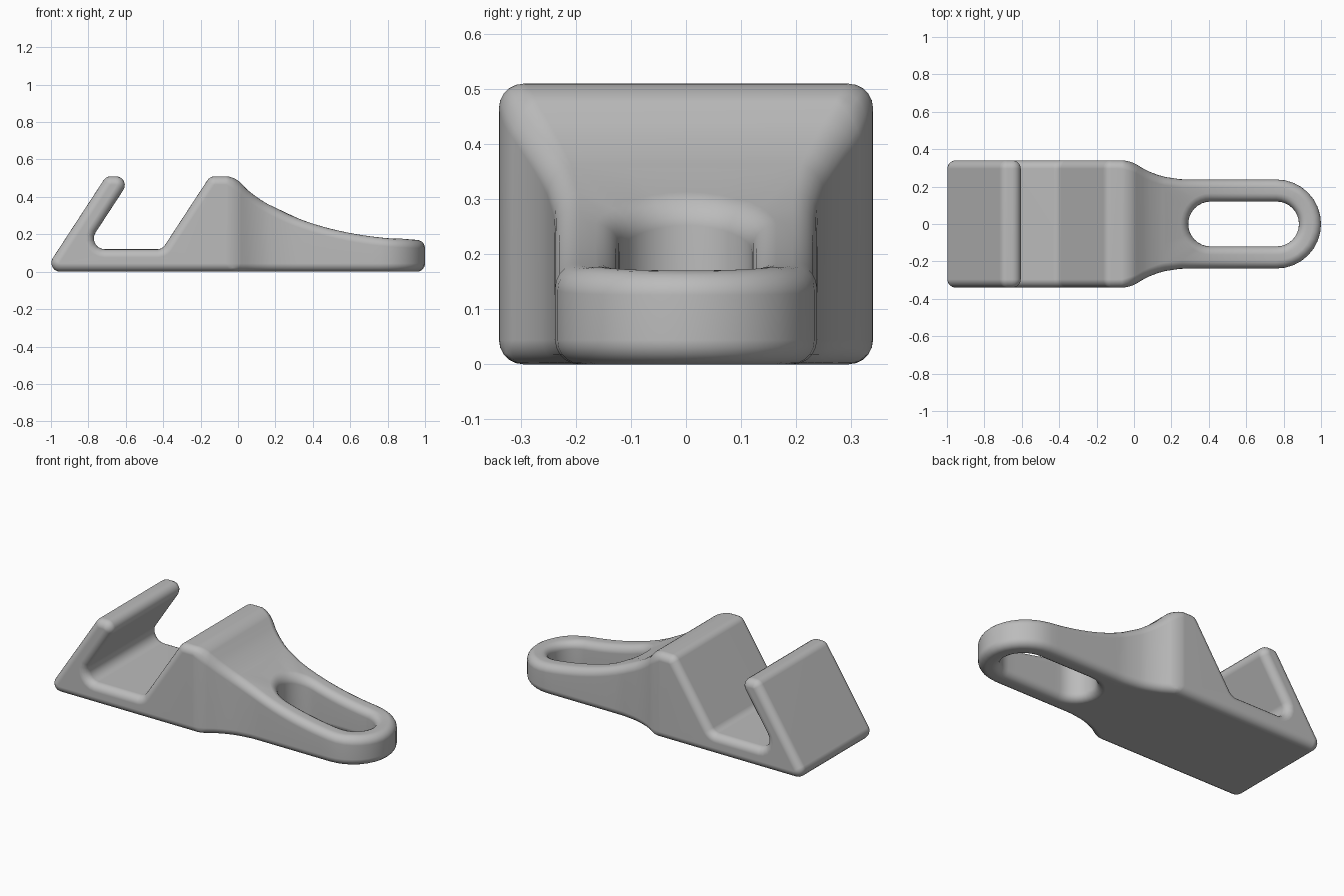
import bpy, bmesh
from math import sqrt, sin, cos, tan, pi
from mathutils import Vector

cube = bpy.data.objects.get("Cube")
if cube:
    bpy.data.objects.remove(cube, do_unlink=True)

HALF, TOP, X0, XS = 0.34, 0.51, -0.02, 0.17   # block half width, height, block end, slot zone start
TIP, TIP_R = 0.762, 0.238                      # rounded tail end
SLOT, SLOT_R = 0.41, 0.12                      # slot's inner centre and radius
ROUND = 0.044


def half_width(x):
    """Concave flare that narrows the tail."""
    r, d = 0.492, max(0.28 - x, 0)
    return TIP_R + r - sqrt(r * r - d * d)


def height(x):
    """Elliptical sweep down the top of the tail."""
    def drop(t):
        return 1 - sqrt(1 - ((1 - t) / 1.09) ** 2)
    return 0.17 + (TOP - 0.17) * drop(x) / drop(X0)


def fillet(a, b, c, r, steps=6):
    """Arc of radius r replacing corner b."""
    a, b, c = Vector(a), Vector(b), Vector(c)
    u, v = (a - b).normalized(), (c - b).normalized()
    half = u.angle(v) / 2
    centre = b + (u + v).normalized() * (r / sin(half))
    p, q = b + u * (r / tan(half)) - centre, b + v * (r / tan(half)) - centre
    sweep = pi - 2 * half
    arc = []
    for i in range(steps + 1):
        t = i / steps
        arc.append(centre + (p * sin((1 - t) * sweep) + q * sin(t * sweep)) / sin(sweep))
    return arc


bm = bmesh.new()


def face(points):
    bm.faces.new([bm.verts.new(p) for p in points])


# Hooked block: side profile with rounded corners, spanned across y
corners = [((-1.038, 0), 0.047), ((-0.705, TOP), 0.047), ((-0.565, TOP), 0.047),
           ((-0.82, 0.12), 0.058), ((-0.405, 0.12), 0.05), ((-0.15, TOP), 0.05)]
pts = [(X0, 0)] + [c[0] for c in corners] + [(X0, TOP)]
profile = [Vector(pts[0])]
for i, (p, r) in enumerate(corners):
    profile += fillet(pts[i], p, pts[i + 2], r)
profile.append(Vector(pts[-1]))
for s in (-HALF, HALF):
    face([(p.x, s, p.y) for p in profile])
for p, q in zip(profile, profile[1:]):
    face([(p.x, -HALF, p.y), (p.x, HALF, p.y), (q.x, HALF, q.y), (q.x, -HALF, q.y)])


def plate(outline):
    """Matching top and bottom tail faces."""
    face([(x, y, height(x)) for x, y in outline])
    face([(x, y, 0) for x, y in outline])


def wall(p, q):
    face([(*p, 0), (*q, 0), (*q, height(q[0])), (*p, height(p[0]))])


# Rungs from the slot rim to the outer rim, for one half of the tail
N = 8
rungs = []
for i in range(N + 1):
    c, s = cos(pi / 2 * i / N), sin(pi / 2 * i / N)
    rungs.append(((TIP + SLOT_R * c, SLOT_R * s), (TIP + TIP_R * c, TIP_R * s)))
for i in range(1, N):
    x = TIP + (SLOT - TIP) * i / N
    rungs.append(((x, SLOT_R), (x, half_width(x))))
for i in range(N + 1):
    c, s = -sin(pi / 2 * i / N), cos(pi / 2 * i / N)
    if i <= N // 2:
        x = SLOT + (SLOT - XS) * c / s
        outer = (x, half_width(x))
    else:
        outer = (XS, -half_width(XS) * s / c)
    rungs.append(((SLOT + SLOT_R * c, SLOT_R * s), outer))
corner = len(rungs) - 1 - N // 2

for side in (1, -1):
    half = [tuple((x, y * side) for x, y in r) for r in rungs]
    for i, ((a, b), (c, d)) in enumerate(zip(half, half[1:])):
        plate([a, b, d, c])
        wall(a, c)
        if i < corner:
            wall(b, d)

# Flared strips joining the block to the slot zone
stations = [X0, 0.05, 0.09, 0.13, XS]
for x, nx in zip(stations, stations[1:]):
    w, nw = half_width(x), half_width(nx)
    w = HALF if x == X0 else w
    far = [(nx, nw), (nx, -nw)]
    if nx == XS:
        ends = [r[1] for r in rungs[corner:]]
        far = ends + [(a, -b) for a, b in reversed(ends[:-1])]
    plate([(x, -w), (x, w)] + far)
    for s in (1, -1):
        wall((x, s * w), (nx, s * nw))

# Weld, then round every sharp rim
bmesh.ops.remove_doubles(bm, verts=bm.verts, dist=0.0008)
bmesh.ops.recalc_face_normals(bm, faces=bm.faces)
rims = [e for e in bm.edges if e.is_manifold and e.calc_face_angle() > 0.5]
bmesh.ops.bevel(bm, geom=rims, offset=ROUND, offset_type='OFFSET', segments=5,
                profile=0.5, affect='EDGES', clamp_overlap=False)
bmesh.ops.recalc_face_normals(bm, faces=bm.faces)
mesh = bpy.data.meshes.new("hooked_bracket")
bm.to_mesh(mesh)
bm.free()

body = bpy.data.objects.new("hooked_bracket", mesh)
bpy.context.collection.objects.link(body)

grey = bpy.data.materials.new("plain_grey")
grey.use_nodes = True
colour = (0.5, 0.5, 0.5, 1)
grey.diffuse_color = colour
grey.node_tree.nodes["Principled BSDF"].inputs["Base Color"].default_value = colour
mesh.materials.append(grey)

bpy.ops.object.select_all(action='DESELECT')
body.select_set(True)
bpy.context.view_layer.objects.active = body
bpy.ops.object.shade_smooth_by_angle(angle=0.6)
normals = body.modifiers.new("even_shading", 'WEIGHTED_NORMAL')
normals.keep_sharp = True
